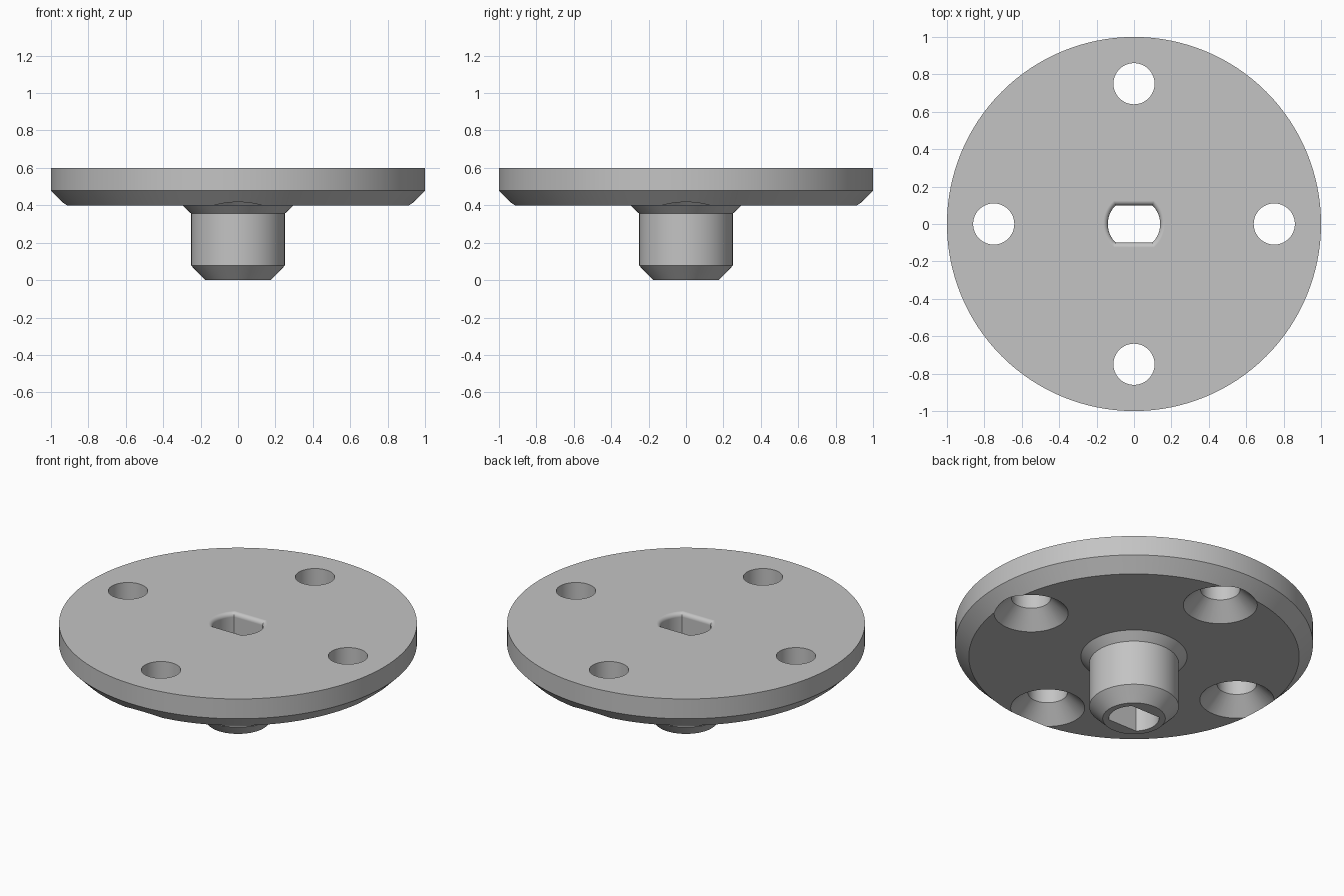
import bpy, bmesh, math

cube = bpy.data.objects.get("Cube")
if cube:
    bpy.data.objects.remove(cube, do_unlink=True)

steel = bpy.data.materials.new("plain grey")
steel.use_nodes = True
GREY = (0.55, 0.55, 0.55, 1)
steel.diffuse_color = GREY
steel.node_tree.nodes["Principled BSDF"].inputs["Base Color"].default_value = GREY


def loft(name, rings):
    """Closed solid through a stack of equal-length point rings."""
    bm = bmesh.new()
    loops = [[bm.verts.new(p) for p in ring] for ring in rings]
    n = len(loops[0])
    for low, high in zip(loops, loops[1:]):
        for i in range(n):
            j = (i + 1) % n
            bm.faces.new((low[i], low[j], high[j], high[i]))
    bm.faces.new(loops[0][::-1])
    bm.faces.new(loops[-1])
    mesh = bpy.data.meshes.new(name)
    bm.to_mesh(mesh)
    bm.free()
    mesh.materials.append(steel)
    obj = bpy.data.objects.new(name, mesh)
    bpy.context.collection.objects.link(obj)
    return obj


def circle(r, z, n, cx=0, cy=0):
    return [(cx + r * math.cos(math.tau * i / n), cy + r * math.sin(math.tau * i / n), z)
            for i in range(n)]


def double_d(r, flat, z, n=16):
    """Circle of radius r cut by two flats at y = +-flat."""
    half = math.asin(flat / r)
    angles = [side + half * (2 * i / n - 1) for side in (0, math.pi) for i in range(n + 1)]
    return [(r * math.cos(a), r * math.sin(a), z) for a in angles]


# Flange with chamfered rim, neck cone and chamfered boss
profile = [(0.175, 0), (0.25, 0.077), (0.25, 0.355), (0.297, 0.4),
           (0.923, 0.4), (1, 0.478), (1, 0.6)]
hub = loft("flanged_hub", [circle(r, z, 128) for r, z in profile])

# Four countersunk screw holes
cutters = []
screw = [(0.247, 0.36), (0.11, 0.497), (0.11, 0.7)]
for k in range(4):
    a = k * math.pi / 2
    cx, cy = 0.75 * math.cos(a), 0.75 * math.sin(a)
    cutters.append(loft("screw_hole_cutter", [circle(r, z, 64, cx, cy) for r, z in screw]))

# Shaft bore with two flats and a rounded upper rim
R, FLAT, TOP, ROUND = 0.14, 0.1, 0.6, 0.025
bore = [double_d(R, FLAT, -0.1)]
for i in range(7):
    t = math.radians(15 * i)
    grow = ROUND * (1 - math.cos(t))
    bore.append(double_d(R + grow, FLAT + grow, TOP - ROUND * (1 - math.sin(t))))
bore.append(double_d(R + ROUND, FLAT + ROUND, TOP + 0.1))
cutters.append(loft("shaft_bore_cutter", bore))

# Cut the holes
bpy.context.view_layer.objects.active = hub
hub.select_set(True)
for cutter in cutters:
    cutter.hide_render = True
    cut = hub.modifiers.new("cut", 'BOOLEAN')
    cut.operation = 'DIFFERENCE'
    cut.solver = 'EXACT'
    cut.object = cutter
    bpy.ops.object.modifier_apply(modifier=cut.name)
    bpy.data.objects.remove(cutter, do_unlink=True)

# Smooth round walls, flat faces kept flat
bpy.ops.object.shade_smooth_by_angle(angle=math.radians(30))
weighted = hub.modifiers.new("flat_faces", 'WEIGHTED_NORMAL')
weighted.keep_sharp = True
